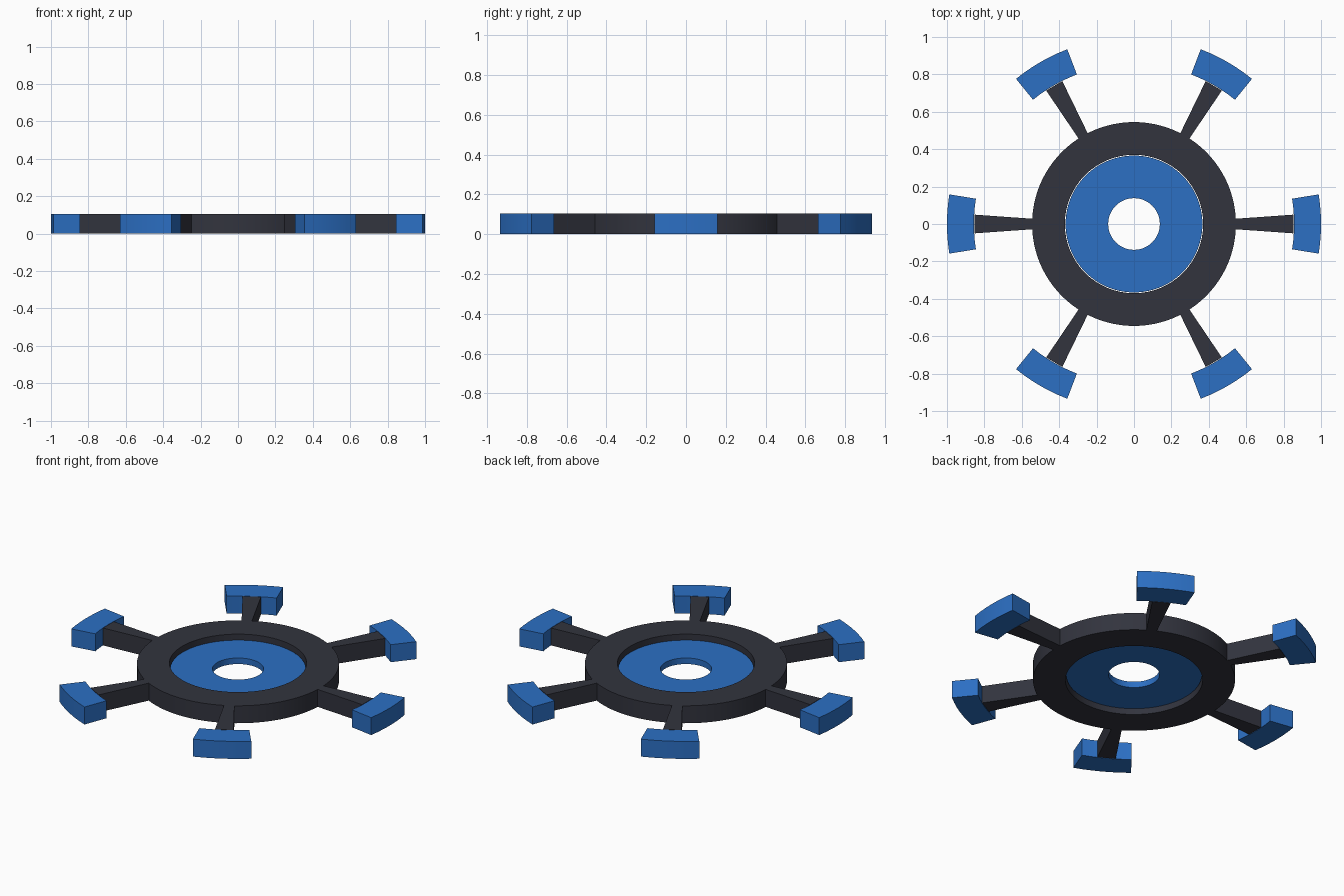
import bpy, bmesh
from math import sin, cos, pi, radians

if "Cube" in bpy.data.objects:
    bpy.data.objects.remove(bpy.data.objects["Cube"])

H = 0.104


def material(name, rgb):
    m = bpy.data.materials.new(name)
    m.diffuse_color = (*rgb, 1)
    m.use_nodes = True
    m.node_tree.nodes["Principled BSDF"].inputs["Base Color"].default_value = m.diffuse_color
    return m


DARK = material("charcoal", (0.032, 0.034, 0.048))
BLUE = material("blue", (0.025, 0.16, 0.55))


def finish(name, bm, mat, smooth=False):
    bmesh.ops.recalc_face_normals(bm, faces=bm.faces[:])
    me = bpy.data.meshes.new(name)
    bm.to_mesh(me)
    bm.free()
    me.materials.append(mat)
    ob = bpy.data.objects.new(name, me)
    bpy.context.collection.objects.link(ob)
    if smooth:
        bpy.ops.object.select_all(action='DESELECT')
        ob.select_set(True)
        bpy.context.view_layer.objects.active = ob
        bpy.ops.object.shade_smooth_by_angle(angle=radians(30))
    return ob


def arc_block(name, r0, r1, z0, z1, a0, a1, n, mat):
    """Rectangular section swept around z; closes when it makes a full turn."""
    bm = bmesh.new()
    full = abs(a1 - a0 - 2 * pi) < 1e-6
    section = [(r0, z0), (r1, z0), (r1, z1), (r0, z1)]
    rows = []
    for i in range(n if full else n + 1):
        a = a0 + (a1 - a0) * i / n
        rows.append([bm.verts.new((r * cos(a), r * sin(a), z)) for r, z in section])
    for i in range(n):
        p, q = rows[i], rows[(i + 1) % len(rows)]
        for j in range(4):
            k = (j + 1) % 4
            bm.faces.new((p[j], p[k], q[k], q[j]))
    if not full:
        bm.faces.new(rows[0])
        bm.faces.new(rows[-1])
    return finish(name, bm, mat, True)


def spoke(name, angle):
    """Tapered bar, wider towards the pad."""
    bm = bmesh.new()
    pts = [(0.542, -0.028), (0.853, -0.05), (0.853, 0.05), (0.542, 0.028)]
    c, s = cos(angle), sin(angle)
    low, top = [[bm.verts.new((x * c - y * s, x * s + y * c, z)) for x, y in pts]
                for z in (0, H)]
    bm.faces.new(low)
    bm.faces.new(top)
    for j in range(4):
        k = (j + 1) % 4
        bm.faces.new((low[j], low[k], top[k], top[j]))
    return finish(name, bm, mat=DARK)


# Outer ring and recessed centre disc with its hole
arc_block("ring", 0.37, 0.545, 0, H, 0, 2 * pi, 96, DARK)
arc_block("centre_disc", 0.138, 0.366, 0.034, 0.07, 0, 2 * pi, 96, BLUE)

# Six spokes with curved end pads
half = radians(9.1)
for i in range(6):
    a = i * pi / 3
    spoke(f"spoke_{i + 1}", a)
    arc_block(f"pad_{i + 1}", 0.856, 1.0, 0, H, a - half, a + half, 6, BLUE)
